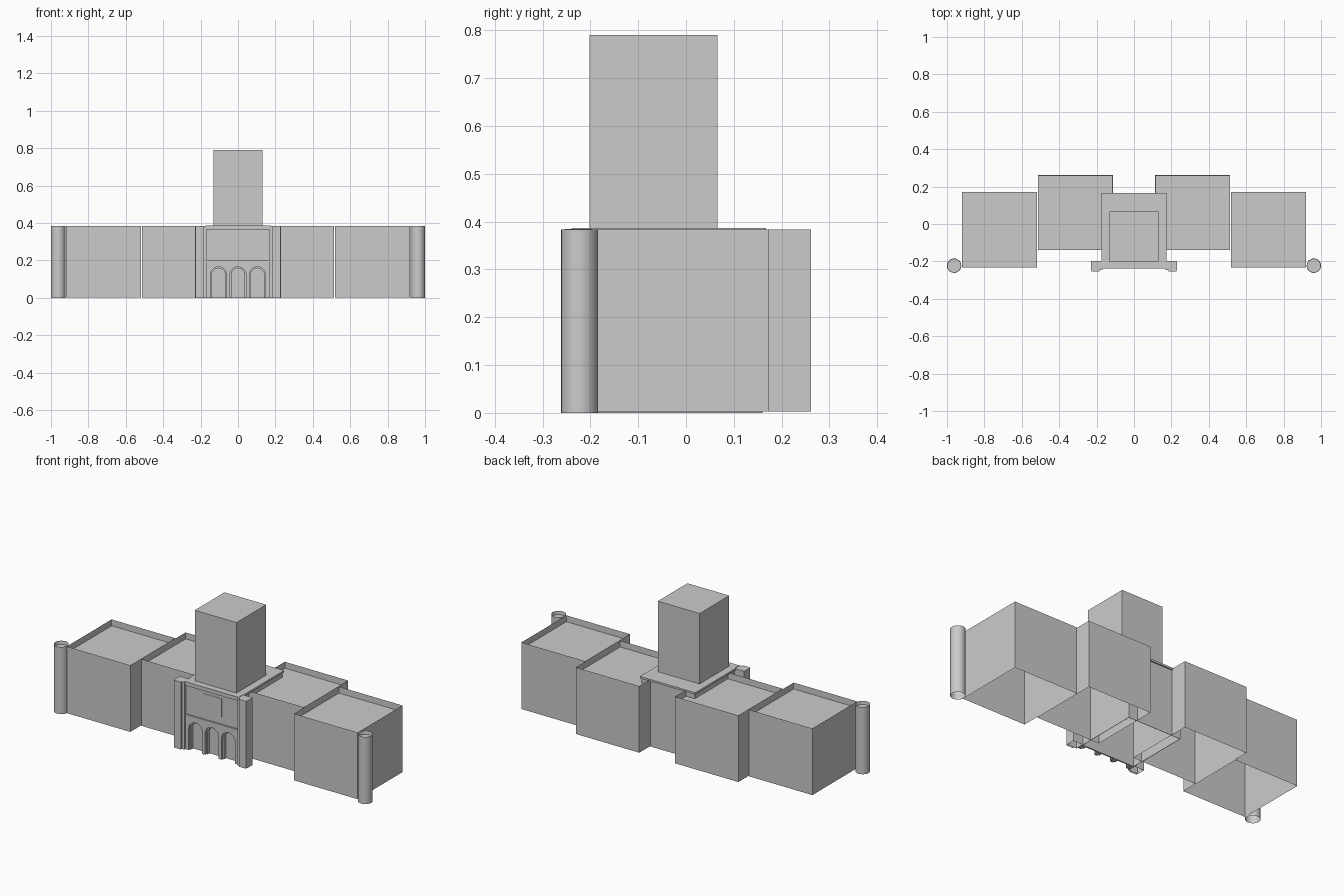
import bpy, bmesh, math

cube = bpy.data.objects.get("Cube")
if cube:
    bpy.data.objects.remove(cube, do_unlink=True)

grey = bpy.data.materials.new("stone grey")
grey.use_nodes = True
grey.diffuse_color = (0.6, 0.6, 0.6, 1)
grey.node_tree.nodes["Principled BSDF"].inputs["Base Color"].default_value = (0.6, 0.6, 0.6, 1)


def finish(name, bm):
    mesh = bpy.data.meshes.new(name)
    bm.to_mesh(mesh)
    bm.free()
    mesh.materials.append(grey)
    ob = bpy.data.objects.new(name, mesh)
    bpy.context.scene.collection.objects.link(ob)
    return ob


def sink_roof(bm, rim, depth):
    """Sink the top face inside a thin parapet."""
    bm.normal_update()
    face = max(bm.faces, key=lambda f: f.normal.z)
    bmesh.ops.inset_region(bm, faces=[face], thickness=rim)
    bmesh.ops.translate(bm, verts=face.verts, vec=(0, 0, -depth))


def open_base(bm):
    """Remove the bottom face, leaving a hollow shell."""
    bm.normal_update()
    bmesh.ops.delete(bm, geom=[min(bm.faces, key=lambda f: f.normal.z)], context="FACES")


def box(name, x, y, z, rim=0, depth=0, hollow=False):
    bm = bmesh.new()
    bmesh.ops.create_cube(bm, size=1)
    for v in bm.verts:
        v.co = [r[0] + (c + 0.5) * (r[1] - r[0]) for c, r in zip(v.co, (x, y, z))]
    if hollow:
        open_base(bm)
    if rim:
        sink_roof(bm, rim, depth)
    return finish(name, bm)


def arch_outline(cx, half, top, base=0, steps=10):
    spring = top - half
    arc = [(cx + half * math.cos(math.pi * i / steps),
            spring + half * math.sin(math.pi * i / steps)) for i in range(steps + 1)]
    return [(cx + half, base)] + arc + [(cx - half, base)]


def extrude(name, outline, y0, y1):
    """Extrude an x-z outline along y."""
    bm = bmesh.new()
    face = bm.faces.new([bm.verts.new((x, y0, z)) for x, z in outline])
    new = bmesh.ops.extrude_face_region(bm, geom=[face])["geom"]
    bmesh.ops.translate(bm, vec=(0, y1 - y0, 0),
                        verts=[g for g in new if isinstance(g, bmesh.types.BMVert)])
    bmesh.ops.recalc_face_normals(bm, faces=bm.faces)
    return finish(name, bm)


# Wings, corner columns and facade piers on both sides
for side, s in (("left", 1), ("right", -1)):
    def span(a, b):
        return tuple(sorted((s * a, s * b)))

    box(side + "_outer_wing", span(0.518, 0.92), (-0.233, 0.172), (0.003, 0.384), 0.001, 0.036, True)
    box(side + "_inner_wing", span(0.113, 0.514), (-0.139, 0.261), (0.003, 0.384), 0.001, 0.036, True)

    bm = bmesh.new()
    bmesh.ops.create_cone(bm, cap_ends=True, segments=24, radius1=0.0385, radius2=0.0385, depth=0.384)
    bmesh.ops.translate(bm, verts=bm.verts, vec=(s * 0.9615, -0.223, 0.192))
    open_base(bm)
    sink_roof(bm, 0.002, 0.02)
    column = finish(side + "_column", bm)
    bpy.ops.object.select_all(action="DESELECT")
    column.select_set(True)
    bpy.context.view_layer.objects.active = column
    bpy.ops.object.shade_smooth_by_angle(angle=math.radians(40))

    # Centre hall side wall, then the stepped pier
    box(side + "_hall_wall", span(0.166, 0.168), (-0.2, 0.16), (0, 0.376))
    box(side + "_pier_core", span(0.168, 0.23), (-0.245, -0.197), (0, 0.385), hollow=True)
    box(side + "_pier_front", span(0.184, 0.228), (-0.254, -0.245), (0, 0.385), hollow=True)

# Hall shell, roof slab and tower
box("hall_back_wall", (-0.168, 0.168), (0.158, 0.16), (0, 0.376))
box("hall_roof", (-0.175, 0.175), (-0.2, 0.167), (0.376, 0.387))
box("tower", (-0.132, 0.132), (-0.202, 0.066), (0.387, 0.79))

# Facade: backing wall, arcade with three stepped arches, upper wall, ledge, cornice and plaque
box("facade_wall", (-0.17, 0.17), (-0.207, -0.2), (0, 0.384))
arcade = box("arcade", (-0.17, 0.17), (-0.236, -0.207), (0, 0.192))
for n, cx in enumerate((-0.104, 0, 0.104), 1):
    cutter = extrude(f"arch_cutter_{n}", arch_outline(cx, 0.043, 0.166, -0.01), -0.26, -0.2)
    cutter.hide_render = True
    cutter.hide_viewport = True
    cut = arcade.modifiers.new("arch", "BOOLEAN")
    cut.operation = "DIFFERENCE"
    cut.solver = "EXACT"
    cut.object = cutter
    band = arch_outline(cx, 0.043, 0.166) + arch_outline(cx, 0.036, 0.159)[::-1]
    extrude(f"arch_trim_{n}", band, -0.225, -0.207)
box("upper_wall", (-0.17, 0.17), (-0.229, -0.207), (0.192, 0.365))
box("ledge", (-0.17, 0.17), (-0.239, -0.207), (0.192, 0.2))
box("cornice", (-0.17, 0.17), (-0.239, -0.2), (0.365, 0.387))
box("plaque", (-0.058, 0.058), (-0.231, -0.229), (0.24, 0.345))
